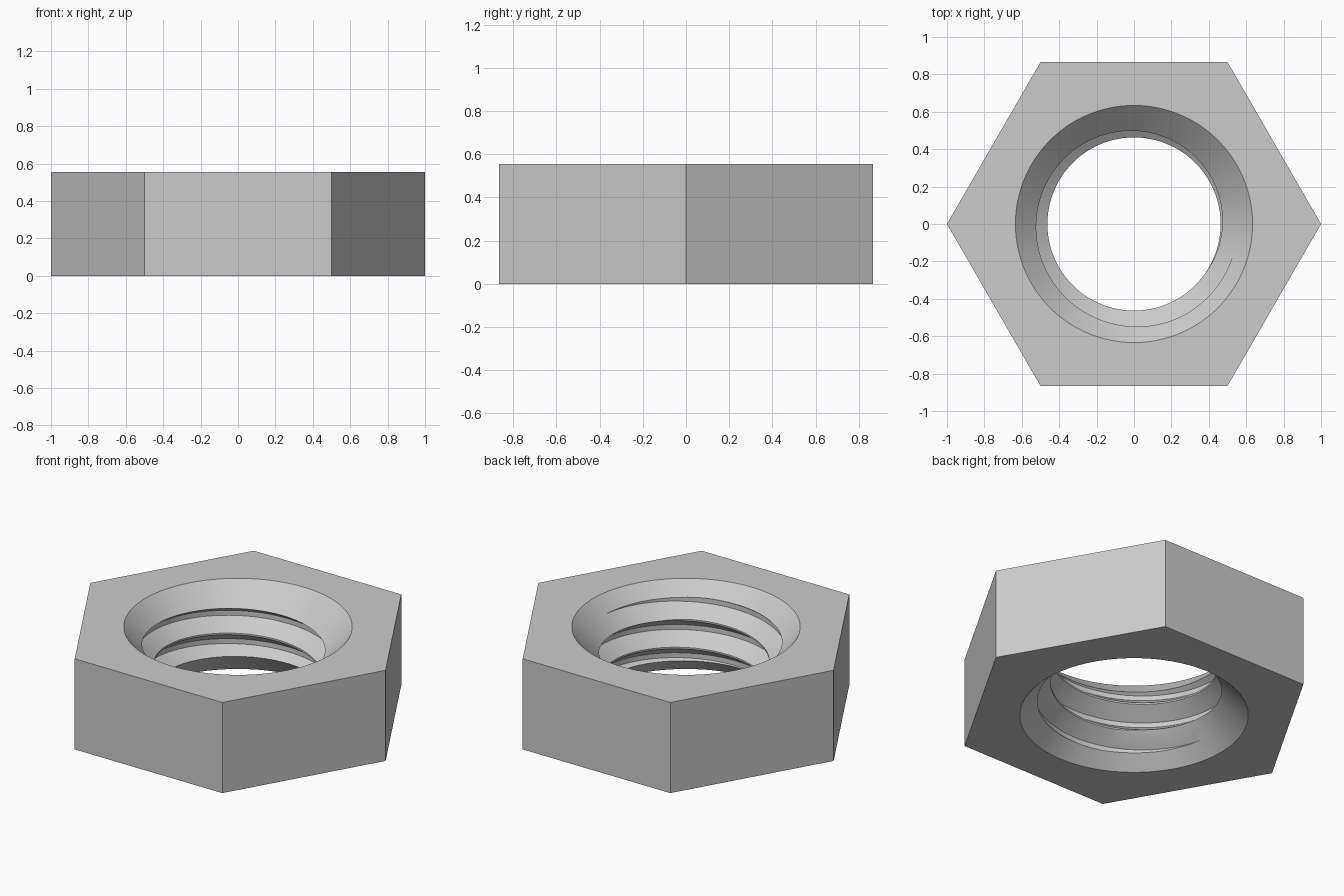
import bpy, bmesh, math

cube = bpy.data.objects.get("Cube")
if cube:
    bpy.data.objects.remove(cube, do_unlink=True)

HEIGHT = 0.555
RIM, CREST, ROOT = 0.634, 0.463, 0.555      # bore radii
PITCH, ROOT_FLAT, CREST_FLAT = 0.173, 0.03, 0.01
SEGMENTS = 120

steel = bpy.data.materials.new("steel_grey")
steel.use_nodes = True
steel.diffuse_color = (0.6, 0.6, 0.6, 1)
steel.node_tree.nodes["Principled BSDF"].inputs["Base Color"].default_value = (0.6, 0.6, 0.6, 1)


def make_object(name, bm):
    bmesh.ops.recalc_face_normals(bm, faces=bm.faces)
    mesh = bpy.data.meshes.new(name)
    bm.to_mesh(mesh)
    bm.free()
    mesh.materials.append(steel)
    obj = bpy.data.objects.new(name, mesh)
    bpy.context.collection.objects.link(obj)
    return obj


def cone(name, sides, r_low, r_high, z_low, z_high):
    bm = bmesh.new()
    bmesh.ops.create_cone(bm, cap_ends=True, segments=sides, radius1=r_low,
                          radius2=r_high, depth=z_high - z_low)
    bmesh.ops.translate(bm, verts=bm.verts, vec=(0, 0, (z_low + z_high) / 2))
    return make_object(name, bm)


def thread_cutter():
    # One pitch of the thread profile, swept as a continuous right-handed helix
    flank = (PITCH - ROOT_FLAT - CREST_FLAT) / 2
    profile = [(ROOT, 0), (CREST, flank), (CREST, flank + CREST_FLAT), (ROOT, PITCH - ROOT_FLAT)]
    turns, start = 8, math.radians(-65)
    base = HEIGHT - (RIM - ROOT) - 5 * PITCH
    bm = bmesh.new()
    columns = []
    for j in range(SEGMENTS):
        turn = j / SEGMENTS
        angle = start + turn * math.tau
        columns.append([bm.verts.new((r * math.cos(angle), r * math.sin(angle),
                                      base + (k + turn) * PITCH + z))
                        for k in range(turns) for r, z in profile])
    rows = len(columns[0])
    for j in range(SEGMENTS):
        a, b = columns[j], columns[(j + 1) % SEGMENTS]
        shift = len(profile) if j == SEGMENTS - 1 else 0
        for i in range(rows - 1 - shift):
            bm.faces.new((a[i], b[i + shift], b[i + 1 + shift], a[i + 1]))
    # Close both ends with fans to the axis
    low = bm.verts.new((0, 0, base - PITCH))
    high = bm.verts.new((0, 0, base + (turns + 2) * PITCH))
    middle = base + turns * PITCH / 2
    for edge in [e for e in bm.edges if e.is_boundary]:
        tip = low if edge.verts[0].co.z < middle else high
        bm.faces.new((edge.verts[0], edge.verts[1], tip))
    return make_object("thread_cutter", bm)


# Hexagonal body with corners on the x axis
body = cone("hex_nut", 6, 1, 1, 0, HEIGHT)
corner = min(body.data.vertices, key=lambda v: abs(v.co.y))
if abs(corner.co.y) > 0.01:
    for v in body.data.vertices:
        v.co.x, v.co.y = v.co.y, -v.co.x

# Threaded bore and a countersink at each end
OVER, TIP = 0.1, 0.3
cutters = [
    thread_cutter(),
    cone("top_countersink", SEGMENTS, TIP, RIM + OVER, HEIGHT - (RIM - TIP), HEIGHT + OVER),
    cone("bottom_countersink", SEGMENTS, RIM + OVER, TIP, -OVER, RIM - TIP),
]
bpy.ops.object.select_all(action='DESELECT')
body.select_set(True)
bpy.context.view_layer.objects.active = body
for cutter in cutters:
    cutter.hide_render = True
    cut = body.modifiers.new(cutter.name, 'BOOLEAN')
    cut.operation = 'DIFFERENCE'
    cut.solver = 'EXACT'
    cut.object = cutter
    bpy.ops.object.modifier_apply(modifier=cut.name)
for cutter in cutters:
    bpy.data.objects.remove(cutter, do_unlink=True)

bpy.ops.object.shade_smooth_by_angle(angle=math.radians(25))
